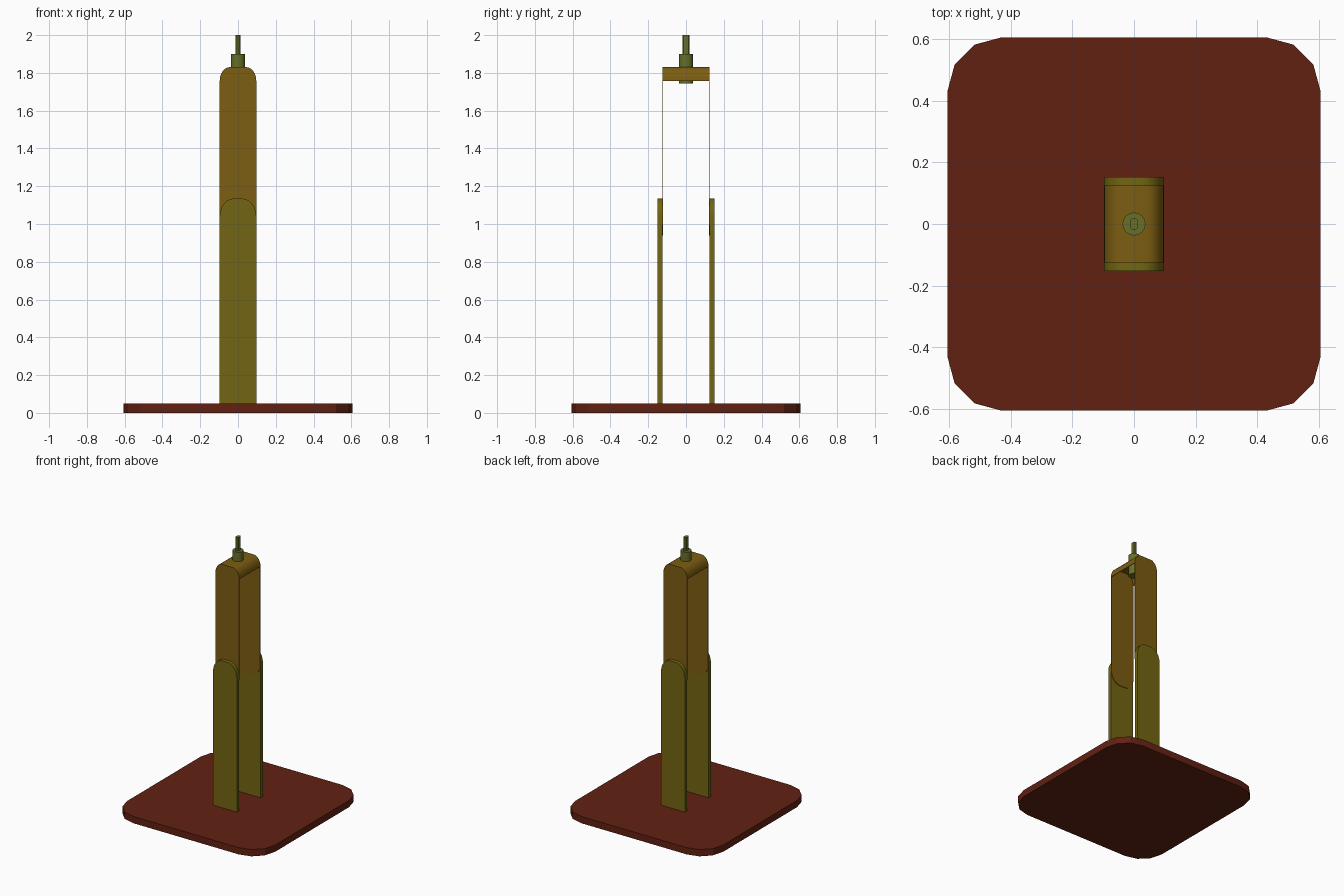
import bpy, bmesh, math

if "Cube" in bpy.data.objects:
    bpy.data.objects.remove(bpy.data.objects["Cube"])


def material(name, rgb):
    m = bpy.data.materials.new(name)
    m.diffuse_color = (*rgb, 1)
    m.use_nodes = True
    m.node_tree.nodes["Principled BSDF"].inputs["Base Color"].default_value = m.diffuse_color
    return m


RED = material("dark_red", (0.12, 0.015, 0.006))
OLIVE = material("olive", (0.17, 0.13, 0.006))
BRONZE = material("bronze", (0.20, 0.11, 0.006))
GREEN = material("green", (0.14, 0.16, 0.02))


def arc(cx, cy, rx, ry, a0, a1, n):
    return [(cx + rx * math.cos(math.radians(a0 + (a1 - a0) * i / n)),
             cy + ry * math.sin(math.radians(a0 + (a1 - a0) * i / n))) for i in range(n + 1)]


def extrude(name, pts, lo, hi, axis, mat):
    """Extrude a closed outline along y (points are x, z) or z (points are x, y)."""
    bm = bmesh.new()
    place = (lambda p, t: (p[0], t, p[1])) if axis == 'y' else (lambda p, t: (p[0], p[1], t))
    a = [bm.verts.new(place(p, lo)) for p in pts]
    b = [bm.verts.new(place(p, hi)) for p in pts]
    n = len(pts)
    bm.faces.new(a)
    bm.faces.new(b)
    for i in range(n):
        j = (i + 1) % n
        bm.faces.new((a[i], a[j], b[j], b[i]))
    bmesh.ops.recalc_face_normals(bm, faces=bm.faces)
    me = bpy.data.meshes.new(name)
    bm.to_mesh(me)
    bm.free()
    me.materials.append(mat)
    ob = bpy.data.objects.new(name, me)
    bpy.context.collection.objects.link(ob)
    bpy.ops.object.select_all(action='DESELECT')
    ob.select_set(True)
    bpy.context.view_layer.objects.active = ob
    bpy.ops.object.shade_smooth_by_angle(angle=math.radians(28))
    return ob


# Base plate with three-segment corners
h, r = 0.605, 0.175
c = h - r
corners = [(c, c, 0), (-c, c, 90), (-c, -c, 180), (c, -c, 270)]
extrude("base_plate", [p for x, y, a in corners for p in arc(x, y, r, r, a, a + 90, 3)],
        0, 0.05, 'z', RED)

W = 0.097
# Rounded outlines of the lower arms and upper bracket cheeks
lower = [(-W, 0.05), (W, 0.05)] + arc(W - 0.075, 1.04, 0.075, 0.095, 0, 90, 6) \
    + arc(-W + 0.075, 1.04, 0.075, 0.095, 90, 180, 6)
crown = arc(W - 0.055, 1.757, 0.055, 0.074, 0, 90, 6) + arc(-W + 0.055, 1.757, 0.055, 0.074, 90, 180, 6)
cheek = crown + arc(-W + 0.075, 1.035, 0.075, 0.095, 180, 270, 6) \
    + arc(W - 0.075, 1.035, 0.075, 0.095, 270, 360, 6)
for side, s in (("front", -1), ("back", 1)):
    extrude(side + "_lower_arm", lower, s * 0.125, s * 0.152, 'y', OLIVE)
    extrude(side + "_bracket_cheek", cheek, s * 0.1205, s * 0.1245, 'y', BRONZE)

# Thin bent sheet joining the cheeks
t = 0.004
inner = arc(W - 0.055, 1.757, 0.055 - t, 0.074 - t, 0, 90, 6) \
    + arc(-W + 0.055, 1.757, 0.055 - t, 0.074 - t, 90, 180, 6)
extrude("bracket_crown", crown + inner[::-1], -0.1205, 0.1205, 'y', BRONZE)

# Mounting stem and flattened tip
extrude("stem", arc(0, 0, 0.037, 0.037, 0, 360, 32)[:-1], 1.745, 1.90, 'z', GREEN)
x, y, k = 0.012, 0.019, 0.006
extrude("stem_tip", [(x, -y + k), (x, y - k), (x - k, y), (-x + k, y), (-x, y - k),
                     (-x, -y + k), (-x + k, -y), (x - k, -y)], 1.90, 2.0, 'z', GREEN)
